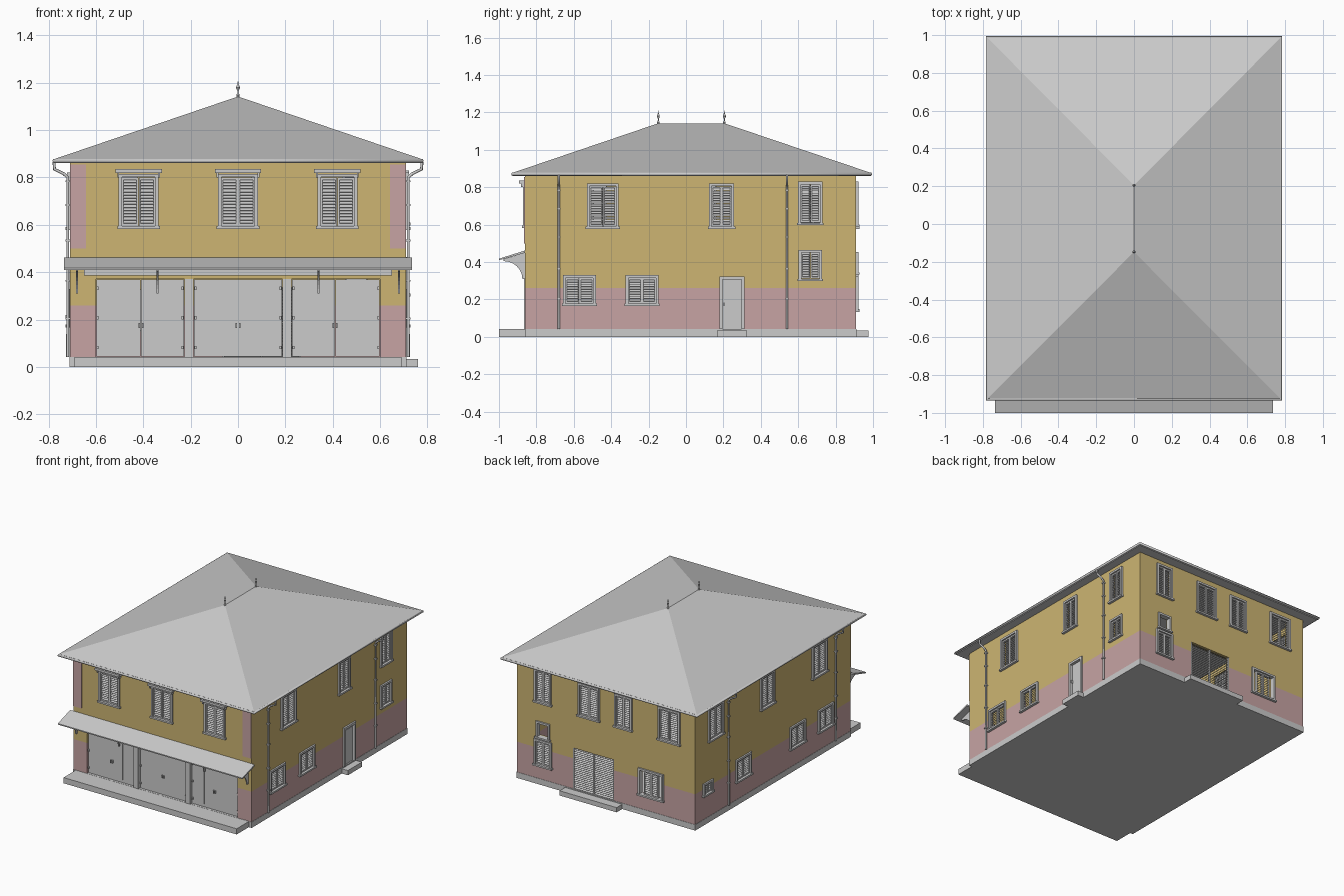
import bpy, bmesh, math
from mathutils import Matrix, Vector

if "Cube" in bpy.data.objects:
    bpy.data.objects.remove(bpy.data.objects["Cube"])

X, YF, YB = 0.71, -0.86, 0.91          # wall planes
Z0, ZP, ZT = 0.042, 0.26, 0.865        # plinth top, pink top, wall top
R = lambda a, ax: Matrix.Rotation(math.radians(a), 4, ax)
T = lambda *v: Matrix.Translation(v)
# local wall frames: x along the wall, -y outwards
WALL = {'front': T(0, YF, 0), 'right': T(X, 0, 0) @ R(90, 'Z'),
        'back': T(0, YB, 0) @ R(180, 'Z'), 'left': T(-X, 0, 0) @ R(-90, 'Z')}


def material(name, col):
    m = bpy.data.materials.new(name)
    m.diffuse_color = (*col, 1)
    m.use_nodes = True
    m.node_tree.nodes["Principled BSDF"].inputs["Base Color"].default_value = m.diffuse_color
    return m


OCHRE = material('ochre_plaster', (0.61, 0.46, 0.17))
PINK = material('pink_plaster', (0.57, 0.37, 0.37))


def box(bm, x0, x1, y0, y1, z0, z1, tilt=0):
    m = T((x0 + x1) / 2, (y0 + y1) / 2, (z0 + z1) / 2) @ R(tilt, 'X')
    bmesh.ops.create_cube(bm, size=1, matrix=m @ Matrix.Diagonal((x1 - x0, y1 - y0, z1 - z0, 1)))


def finish(bm, name, mat=None, frame=None):
    if frame:
        bm.transform(WALL[frame])
    bmesh.ops.recalc_face_normals(bm, faces=bm.faces)
    me = bpy.data.meshes.new(name)
    bm.to_mesh(me)
    bm.free()
    ob = bpy.data.objects.new(name, me)
    bpy.context.collection.objects.link(ob)
    if mat:
        me.materials.append(mat)
    return ob


def boxes(name, dims, mat=None, frame=None):
    bm = bmesh.new()
    for d in dims:
        box(bm, *d)
    return finish(bm, name, mat, frame)


def tube(name, pts, r, cyclic=False):
    cu = bpy.data.curves.new(name, 'CURVE')
    cu.dimensions = '3D'
    cu.bevel_depth, cu.bevel_resolution, cu.use_fill_caps = r, 2, True
    s = cu.splines.new('POLY')
    s.points.add(len(pts) - 1)
    for p, c in zip(s.points, pts):
        p.co = (*c, 1)
    s.use_cyclic_u = cyclic
    ob = bpy.data.objects.new(name, cu)
    bpy.context.collection.objects.link(ob)


def slats(bm, x0, x1, z0, z1, y=0.006, step=0.0135):
    n = max(3, round((z1 - z0) / step))
    for i in range(n):
        z = z0 + (i + 0.5) * (z1 - z0) / n
        box(bm, x0, x1, y - 0.0085, y + 0.0085, z - 0.0015, z + 0.0015, 40)


cut = bmesh.new()


def opening(wall, x0, x1, z0, z1):
    c = bmesh.new()
    box(c, x0, x1, -0.05, 0.06, z0, z1)
    c.transform(WALL[wall])
    me = bpy.data.meshes.new('tmp')
    c.to_mesh(me)
    c.free()
    cut.from_mesh(me)
    bpy.data.meshes.remove(me)


def window(name, wall, u, w, z0, z1, leaves=1.0, hood=False):
    f, p = 0.014, -0.012
    a, b = u - w / 2, u + w / 2
    opening(wall, a + f * 0.7, b - f * 0.7, z0 + f * 0.7, z1 - f * 0.7)
    bm = bmesh.new()
    # surround and sill
    box(bm, a, a + f, p, 0.02, z0, z1)
    box(bm, b - f, b, p, 0.02, z0, z1)
    box(bm, a + f, b - f, p, 0.02, z1 - f, z1)
    box(bm, a - 0.006, b + 0.006, p - 0.006, 0.02, z0 - 0.002, z0 + 0.01)
    if hood:
        box(bm, a - 0.014, b + 0.014, -0.032, 0, z1 + 0.004, z1 + 0.02)
        for e in (a - 0.006, b - 0.002):
            box(bm, e, e + 0.008, -0.022, 0, z1 - 0.015, z1 + 0.004)
    # pair of louvred leaves
    if leaves:
        hw, lo, hi, t = (w / 2 - f) * leaves, z0 + 0.011, z1 - f - 0.001, 0.007
        for l, r in ((u - hw, u - 0.001), (u + 0.001, u + hw)):
            for s in (l, r - t):
                box(bm, s, s + t, -0.002, 0.014, lo, hi)
            for s in (lo, hi - 0.01):
                box(bm, l + t, r - t, -0.002, 0.014, s, s + 0.01)
            slats(bm, l + t, r - t, lo + 0.01, hi - 0.01)
    finish(bm, name, None, wall)


# windows: wall, centre along wall, width, bottom, top
for i, u in enumerate((-0.42, 0, 0.42)):
    window(f'front_window_{i}', 'front', u, 0.168, 0.585, 0.815, hood=True)
SPEC = [('right', -0.445, 0.17, 0.58, 0.82), ('right', 0.19, 0.135, 0.58, 0.82),
        ('right', 0.665, 0.13, 0.6, 0.83), ('right', 0.665, 0.125, 0.3, 0.465),
        ('right', -0.57, 0.175, 0.168, 0.33), ('right', -0.235, 0.175, 0.168, 0.33),
        ('left', -0.68, 0.17, 0.58, 0.82), ('left', -0.09, 0.16, 0.58, 0.82),
        ('left', 0.5, 0.17, 0.58, 0.82), ('left', -0.77, 0.11, 0.21, 0.3),
        ('left', -0.365, 0.175, 0.168, 0.33), ('left', 0.25, 0.175, 0.168, 0.33),
        ('left', 0.57, 0.175, 0.168, 0.33),
        ('back', -0.5, 0.135, 0.59, 0.83), ('back', -0.135, 0.17, 0.58, 0.82),
        ('back', 0.14, 0.14, 0.58, 0.82), ('back', 0.505, 0.175, 0.58, 0.82),
        ('back', -0.5, 0.14, 0.135, 0.325), ('back', -0.5, 0.11, 0.335, 0.455, 0),
        ('back', 0.36, 0.2, 0.14, 0.335, 0.65)]
for i, s in enumerate(SPEC):
    window(f'{s[0]}_window_{i}', *s)

# front storefront doors
opening('front', -0.6, 0.6, 0.03, 0.372)
dims = []
for s in (-1, 1):
    dims.append((s * 0.207 - 0.018, s * 0.207 + 0.018, -0.006, 0.03, Z0, 0.372))
for a, m, b in ((-0.6, -0.41, -0.227), (-0.187, 0, 0.187), (0.227, 0.41, 0.6)):
    for l, r in ((a + 0.002, m - 0.001), (m + 0.001, b - 0.002)):
        dims.append((l, r, 0.012, 0.028, Z0 + 0.002, 0.37))
    dims += [(m + s * 0.007 - 0.003, m + s * 0.007 + 0.003, 0.002, 0.012, 0.165, 0.185) for s in (-1, 1)]
    dims += [(e - 0.004, e + 0.004, 0.005, 0.012, z, z + 0.014)
             for e in (a + 0.007, b - 0.007) for z in (0.075, 0.2, 0.325)]
dims += [(s * 0.325 - 0.002, s * 0.325 + 0.002, 0.006, 0.012, 0.065, 0.35) for s in (-1, 1)]
boxes('front_doors', dims, None, 'front')

# side door with raised panel border
opening('right', 0.19, 0.305, 0.03, 0.312)
boxes('side_door', [(0.18, 0.196, -0.012, 0.02, Z0, 0.322), (0.298, 0.314, -0.012, 0.02, Z0, 0.322),
                    (0.196, 0.298, -0.012, 0.02, 0.306, 0.322), (0.196, 0.298, 0.008, 0.02, Z0, 0.306),
                    (0.21, 0.284, 0.003, 0.008, 0.065, 0.29),
                    (0.2, 0.205, -0.006, 0.008, 0.165, 0.185)], None, 'right')

# rear slatted gate
opening('back', -0.265, 0.065, 0.03, 0.335)
bm = bmesh.new()
for x in (-0.265, -0.102, 0.057):
    box(bm, x, x + 0.008, 0.002, 0.02, Z0, 0.335)
slats(bm, -0.257, 0.057, Z0, 0.335, 0.011)
finish(bm, 'rear_gate', None, 'back')

# hollow walls with the openings cut out
cutter = finish(cut, 'opening_cutter')
cutter.hide_render = True
for name, lo, hi, mat in (('lower_walls', Z0, ZP, PINK), ('upper_walls', ZP, ZT, OCHRE)):
    t = 0.03
    ob = boxes(name, [(-X, X, YF, YB, lo, hi)], mat)
    inner = boxes('room_cutter', [(-X + t, X - t, YF + t, YB - t, lo - 0.1, hi + 0.1)])
    for c in (inner, cutter):
        md = ob.modifiers.new('cut', 'BOOLEAN')
        md.object, md.operation, md.solver = c, 'DIFFERENCE', 'EXACT'
    me = bpy.data.meshes.new_from_object(ob.evaluated_get(bpy.context.evaluated_depsgraph_get()))
    ob.modifiers.clear()
    ob.data = me
    bpy.data.objects.remove(inner)
bpy.data.objects.remove(cutter)

# pink corner panels on the upper front
boxes('corner_panels', [(s * 0.676 - 0.034, s * 0.676 + 0.034, -0.006, 0.0, 0.5, 0.855) for s in (-1, 1)],
      PINK, 'front')

# plinth and steps
boxes('plinth', [(-X - 0.002, X + 0.002, YF - 0.002, YB + 0.002, 0, Z0)])
boxes('front_step', [(-0.69, 0.69, -1.0, YF, 0, 0.041)])
boxes('side_step', [(X, 0.76, 0.165, 0.325, 0, 0.034)])
boxes('rear_step', [(-0.13, 0.325, YB, 0.975, 0, 0.034)])

# hipped roof
bm = bmesh.new()
e = [bm.verts.new(v) for v in ((-0.775, -0.925, 0.878), (0.775, -0.925, 0.878),
                               (0.775, 0.985, 0.878), (-0.775, 0.985, 0.878))]
f, b = bm.verts.new((0, -0.148, 1.142)), bm.verts.new((0, 0.205, 1.142))
for vs in ((e[0], e[1], f), (e[1], e[2], b, f), (e[2], e[3], b), (e[3], e[0], f, b), e[::-1]):
    bm.faces.new(vs)
finish(bm, 'hip_roof')
boxes('soffit', [(-0.77, 0.77, -0.92, 0.98, ZT - 0.004, 0.878)])
tube('gutter', [(-0.777, -0.928, 0.87), (0.777, -0.928, 0.87), (0.777, 0.988, 0.87), (-0.777, 0.988, 0.87)],
     0.009, True)

# ridge finials turned from a profile
for i, y in enumerate((-0.148, 0.205)):
    bm = bmesh.new()
    prof = [(0.007, 1.135), (0.007, 1.15), (0.003, 1.156), (0.003, 1.166), (0.008, 1.176),
            (0.008, 1.183), (0.003, 1.194), (0.0005, 1.21)]
    vs = [bm.verts.new((r, y, z)) for r, z in prof]
    es = [bm.edges.new(p) for p in zip(vs, vs[1:])]
    bmesh.ops.spin(bm, geom=vs + es, cent=(0, y, 0), axis=(0, 0, 1), angle=math.tau, steps=10, use_merge=True)
    finish(bm, f'finial_{i}')

# downpipes with clamps
for s in (-1, 1):
    for y in (-0.68, 0.54):
        tube('downpipe', [(s * 0.777, y, 0.865), (s * 0.775, y, 0.835), (s * 0.735, y, 0.815),
                          (s * 0.719, y, 0.8), (s * 0.719, y, Z0)], 0.0065)
        boxes('pipe_clamps', [(s * 0.719 - 0.009, s * 0.719 + 0.009, y - 0.009, y + 0.009, z, z + 0.008)
                              for z in (0.2, 0.36, 0.53, 0.68, 0.78)])


def extrude_x(name, prof, x0, x1):
    bm = bmesh.new()
    face = bm.faces.new([bm.verts.new((x0, y, z)) for y, z in prof])
    g = bmesh.ops.extrude_face_region(bm, geom=[face])['geom']
    bmesh.ops.translate(bm, vec=(x1 - x0, 0, 0), verts=[v for v in g if isinstance(v, bmesh.types.BMVert)])
    return finish(bm, name)


# front canopy, its wall beam and curved brackets
extrude_x('canopy', [(-1.0, 0.41), (-1.0, 0.418), (YF, 0.462), (YF, 0.45)], -0.735, 0.735)
boxes('canopy_beam', [(-0.65, 0.65, -0.878, YF, 0.385, 0.412)])
arc = [(-0.975 + 0.1 * math.sin(a), 0.31 + 0.095 * math.cos(a))
       for a in (math.radians(11.25 * i) for i in range(9))]
for x in (-0.68, -0.34, 0.34, 0.68):
    extrude_x('canopy_bracket', [(YF, 0.31), (YF, 0.45), (-0.975, 0.416)] + arc, x - 0.004, x + 0.004)
